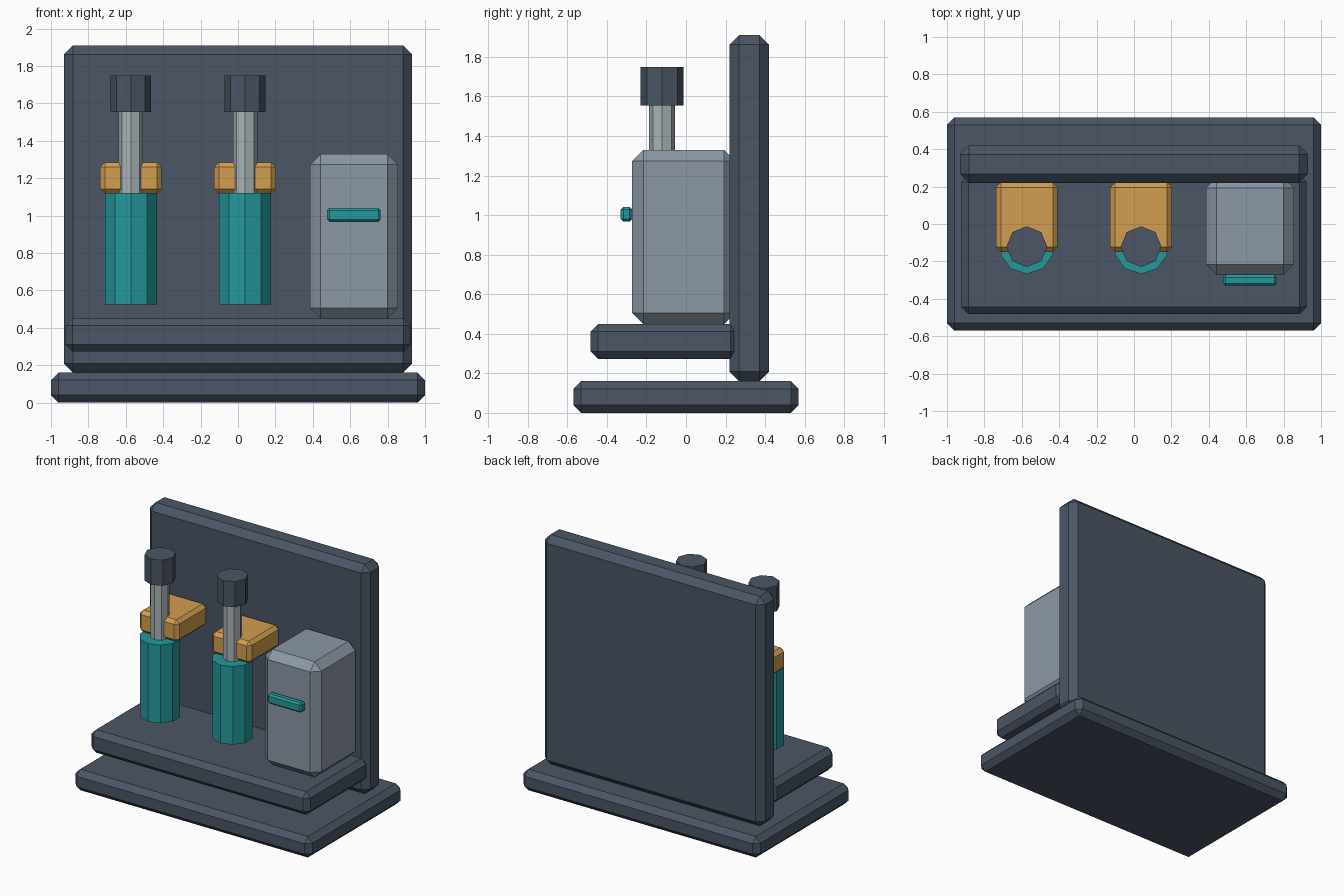
import bpy
import bmesh
from mathutils import Matrix, Vector

cube = bpy.data.objects.get("Cube")
if cube:
    bpy.data.objects.remove(cube, do_unlink=True)


def material(name, rgb):
    mat = bpy.data.materials.new(name)
    color = (*rgb, 1)
    mat.diffuse_color = color
    mat.use_nodes = True
    mat.node_tree.nodes["Principled BSDF"].inputs["Base Color"].default_value = color
    return mat


slate = material("slate", (0.069, 0.092, 0.129))
cool_grey = material("cool_grey", (0.258, 0.314, 0.381))
steel = material("steel", (0.39, 0.456, 0.47))
teal = material("teal", (0.018, 0.314, 0.328))
amber = material("amber", (0.65, 0.345, 0.08))


def add_object(name, bm, location, mat):
    mesh = bpy.data.meshes.new(name)
    bm.to_mesh(mesh)
    bm.free()
    mesh.materials.append(mat)
    obj = bpy.data.objects.new(name, mesh)
    obj.location = location
    bpy.context.collection.objects.link(obj)
    return obj


def block(name, low, high, chamfer, mat):
    """Box between two corners, with chamfered edges."""
    low, high = Vector(low), Vector(high)
    bm = bmesh.new()
    bmesh.ops.create_cube(bm, size=1, matrix=Matrix.Diagonal((*(high - low), 1)))
    obj = add_object(name, bm, (low + high) / 2, mat)
    bevel = obj.modifiers.new("chamfer", "BEVEL")
    bevel.width = chamfer
    bevel.segments = 1
    bevel.limit_method = "NONE"
    return obj


def post(name, x, y, bottom, top, radius, sides, mat):
    """Upright flat-sided cylinder."""
    bm = bmesh.new()
    bmesh.ops.create_cone(bm, cap_ends=True, segments=sides, radius1=radius,
                          radius2=radius, depth=top - bottom)
    return add_object(name, bm, (x, y, (bottom + top) / 2), mat)


# Stand: base, upright panel and shelf
block("base", (-1, -0.57, 0), (1, 0.57, 0.16), 0.04, slate)
block("back_panel", (-0.93, 0.22, 0.16), (0.93, 0.42, 1.91), 0.048, slate)
block("shelf", (-0.923, -0.482, 0.273), (0.923, 0.262, 0.449), 0.038, slate)

# Cabinet with its handle
block("cabinet", (0.385, -0.273, 0.449), (0.855, 0.25, 1.33), 0.057, cool_grey)
block("cabinet_handle", (0.475, -0.33, 0.967), (0.763, -0.272, 1.041), 0.013, teal)

# Two plungers held by clamps
for side, x in (("right", -0.573), ("middle", 0.038)):
    y = -0.121
    post(side + "_barrel", x, y, 0.525, 1.12, 0.146, 10, teal)
    post(side + "_rod", x, y, 1.1, 1.57, 0.066, 8, steel)
    post(side + "_cap", x, y, 1.555, 1.75, 0.109, 8, slate)
    block(side + "_clamp", (x - 0.165, -0.15, 1.117), (x + 0.165, 0.222, 1.285),
          0.026, amber)
